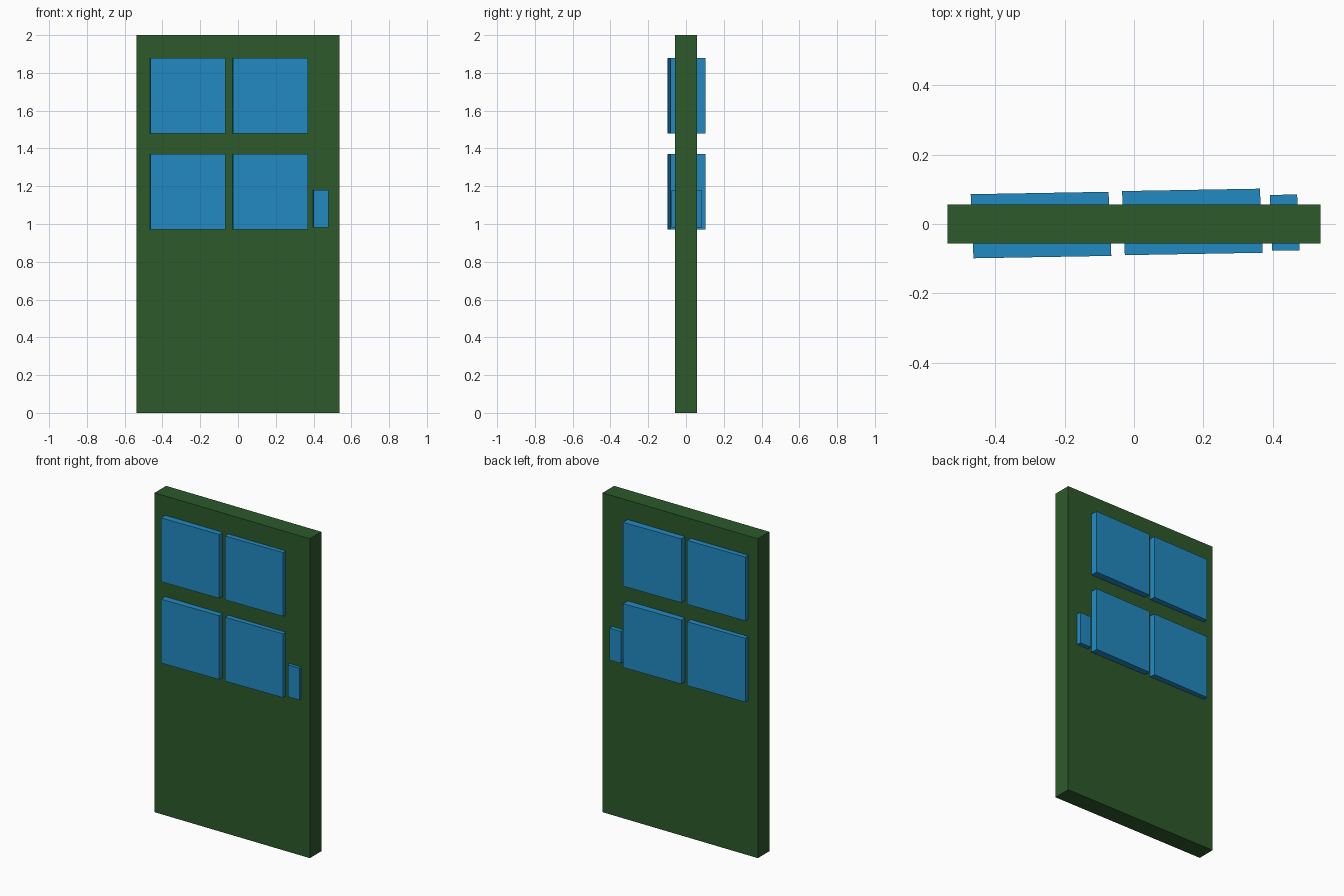
import bpy

if "Cube" in bpy.data.objects:
    bpy.data.objects.remove(bpy.data.objects["Cube"])


def make_material(name, rgb):
    mat = bpy.data.materials.new(name)
    mat.diffuse_color = (*rgb, 1.0)
    mat.use_nodes = True
    mat.node_tree.nodes["Principled BSDF"].inputs["Base Color"].default_value = mat.diffuse_color
    return mat


green = make_material("dark green paint", (0.0262, 0.1022, 0.0242))
blue = make_material("blue glass", (0.0160, 0.2540, 0.5390))


def skewed_box(name, center, size, mat, turn_x=0.0, turn_y=0.0):
    """Box whose width axis drifts in y and whose depth axis drifts in x."""
    bpy.ops.mesh.primitive_cube_add(size=1, location=center)
    ob = bpy.context.object
    ob.name = name
    ob.data.name = name
    for v in ob.data.vertices:
        x, y, z = v.co
        v.co = (x * size[0] - y * turn_x, y * size[1] + x * turn_y, z * size[2])
    ob.data.materials.append(mat)
    return ob


# Door slab
skewed_box("door_slab", (0, 0, 1), (1.076, 0.114, 2), green)

# Four window panes passing through the slab, slightly turned
for row, z in (("lower", 1.17), ("upper", 1.679)):
    for side, x, y in (("left", -0.2685, -0.003), ("right", 0.1685, 0.006)):
        skewed_box(f"{row}_{side}_pane", (x, y, z), (0.398, 0.185, 0.4),
                   blue, 0.008, 0.007)

# Handle plate
skewed_box("handle_plate", (0.435, 0.004, 1.081), (0.079, 0.161, 0.2),
           blue, 0.007, 0.0014)
